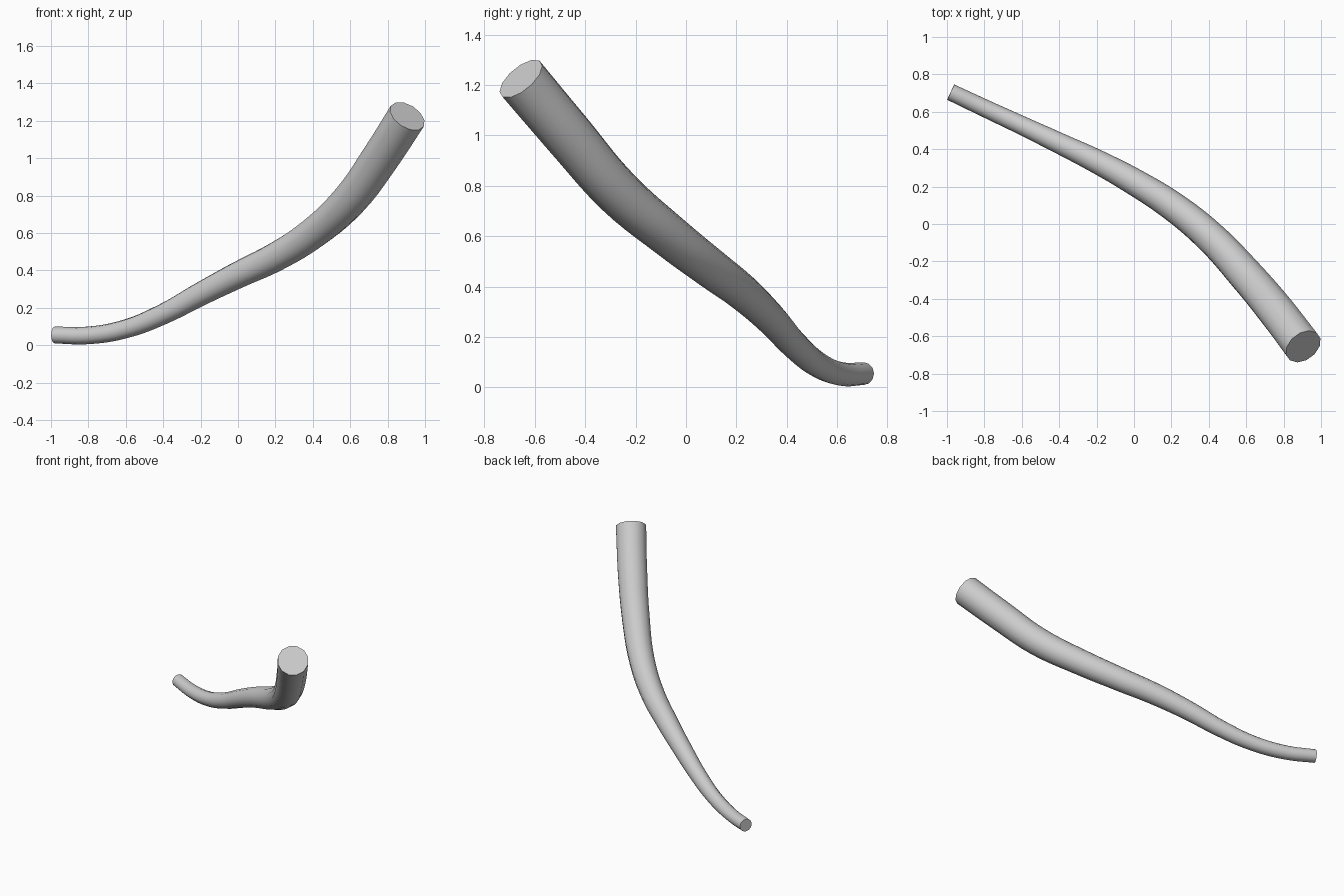
import bpy

if "Cube" in bpy.data.objects:
    bpy.data.objects.remove(bpy.data.objects["Cube"])

# Centre line of the bent, tapering stem: x, y, z, radius
path = [
    (-0.98, 0.705, 0.055, 0.045),
    (-0.80, 0.62, 0.053, 0.047),
    (-0.60, 0.527, 0.088, 0.050),
    (-0.40, 0.432, 0.167, 0.056),
    (-0.20, 0.335, 0.274, 0.064),
    (0.00, 0.226, 0.376, 0.072),
    (0.20, 0.100, 0.472, 0.079),
    (0.40, -0.062, 0.598, 0.086),
    (0.60, -0.275, 0.780, 0.095),
    (0.76, -0.465, 1.000, 0.101),
    (0.905, -0.655, 1.225, 0.104),
]

curve = bpy.data.curves.new("stem", "CURVE")
curve.dimensions = "3D"
curve.bevel_depth = 1.0
curve.bevel_resolution = 4
curve.use_fill_caps = True
curve.resolution_u = 5
spline = curve.splines.new("BEZIER")
spline.bezier_points.add(len(path) - 1)
for bp, (x, y, z, r) in zip(spline.bezier_points, path):
    bp.co = (x, y, z)
    bp.radius = r
    bp.handle_left_type = bp.handle_right_type = "AUTO"

stem = bpy.data.objects.new("stem", curve)
bpy.context.collection.objects.link(stem)
bpy.context.view_layer.objects.active = stem
stem.select_set(True)
bpy.ops.object.convert(target="MESH")
stem = bpy.context.object

# Join the caps to the tube, smooth sides with crisp ends
bpy.ops.object.mode_set(mode="EDIT")
bpy.ops.mesh.select_all(action="SELECT")
bpy.ops.mesh.remove_doubles(threshold=0.0005)
bpy.ops.mesh.normals_make_consistent(inside=False)
bpy.ops.object.mode_set(mode="OBJECT")
bpy.ops.object.shade_smooth_by_angle(angle=0.7)
